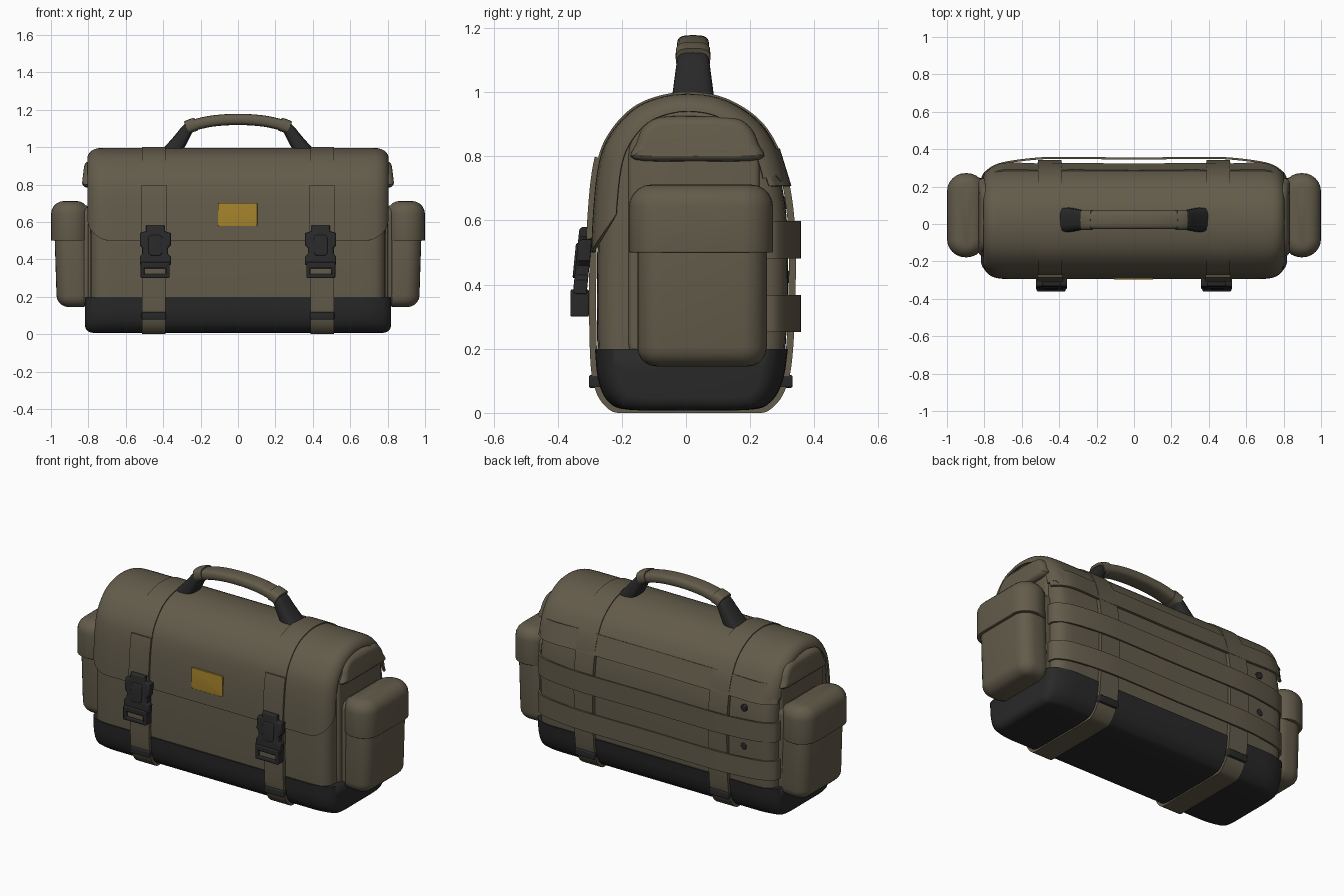
import bpy, bmesh, math
from mathutils import Vector

if "Cube" in bpy.data.objects:
    bpy.data.objects.remove(bpy.data.objects["Cube"])


def material(name, rgb):
    m = bpy.data.materials.new(name)
    m.diffuse_color = (*rgb, 1)
    m.use_nodes = True
    m.node_tree.nodes["Principled BSDF"].inputs["Base Color"].default_value = m.diffuse_color
    return m


OLIVE = material("olive canvas", (0.125, 0.106, 0.070))
DARK = material("black rubber", (0.022, 0.022, 0.023))
GOLD = material("brass yellow", (0.38, 0.23, 0.025))


def finish(name, bm, mat, thick=0):
    bmesh.ops.recalc_face_normals(bm, faces=bm.faces)
    me = bpy.data.meshes.new(name)
    bm.to_mesh(me)
    bm.free()
    ob = bpy.data.objects.new(name, me)
    bpy.context.collection.objects.link(ob)
    me.materials.append(mat)
    bpy.context.view_layer.objects.active = ob
    ob.select_set(True)
    if thick:
        so = ob.modifiers.new("thickness", "SOLIDIFY")
        so.thickness, so.offset = thick, 0
        bpy.ops.object.modifier_apply(modifier=so.name)
    bpy.ops.object.shade_smooth_by_angle(angle=math.radians(35))
    ob.select_set(False)
    return ob


def spline(pts, n=6, closed=True):
    """Catmull-Rom curve through 2D points."""
    P = [Vector(p) for p in pts]
    N, out = len(P), []
    at = (lambda i: P[i % N]) if closed else (lambda i: P[max(0, min(N - 1, i))])
    for i in range(N if closed else N - 1):
        a, b, c, d = at(i - 1), at(i), at(i + 1), at(i + 2)
        for k in range(n):
            t = k / n
            out.append(0.5 * (2*b + (c-a)*t + (2*a-5*b+4*c-d)*t*t + (3*b-a-3*c+d)*t**3))
    return out if closed else out + [P[-1]]


def offset(pts, d):
    """Push a closed outline outward by d, with mitred corners."""
    N = len(pts)
    area = sum(pts[i-1][0]*pts[i][1] - pts[i][0]*pts[i-1][1] for i in range(N))
    s, out = (1 if area < 0 else -1), []
    for i in range(N):
        p = Vector(pts[i])
        a, b = (p - Vector(pts[i-1])).normalized(), (Vector(pts[(i+1) % N]) - p).normalized()
        t = (a + b) / max(.5, 1 + a.dot(b))
        out.append(p + s * d * Vector((-t.y, t.x)))
    return out


def rrect(u0, u1, v0, v1, r, n=6):
    out = []
    for cu, cv, a in ((u1-r, v1-r, 0), (u0+r, v1-r, 90), (u0+r, v0+r, 180), (u1-r, v0+r, 270)):
        for k in range(n + 1):
            t = math.radians(a + 90*k/n)
            out.append(Vector((cu + r*math.cos(t), cv + r*math.sin(t))))
    return out


def loft(name, prof, axis, lo, hi, r0, r1, mat, sx=1):
    """Extrude an outline along an axis with rounded rims; sx=-1 mirrors in x."""
    arc = [math.pi/2*k/5 for k in range(6)]
    layers = [(lo + r0*(1-math.sin(a)), -r0*(1-math.cos(a))) for a in reversed(arc)]
    layers += [(hi - r1*(1-math.sin(a)), -r1*(1-math.cos(a))) for a in arc]
    place = {"x": lambda t, u, v: (sx*t, u, v), "y": lambda t, u, v: (sx*u, t, v),
             "z": lambda t, u, v: (sx*u, v, t)}[axis]
    bm = bmesh.new()
    rings = [[bm.verts.new(place(t, *p)) for p in offset(prof, d)] for t, d in layers]
    for A, B in zip(rings, rings[1:]):
        for i in range(len(prof)):
            bm.faces.new((A[i-1], A[i], B[i], B[i-1]))
    bm.faces.new(rings[0])
    bm.faces.new(rings[-1])
    bmesh.ops.remove_doubles(bm, verts=bm.verts, dist=1e-5)
    return finish(name, bm, mat)


def sheet(name, rows, mat, thick, closed=False):
    bm = bmesh.new()
    V = [[bm.verts.new(p) for p in r] for r in rows]
    for A, B in list(zip(V, V[1:])) + ([(V[-1], V[0])] if closed else []):
        for i in range(len(A) - 1):
            bm.faces.new((A[i], A[i+1], B[i+1], B[i]))
    return finish(name, bm, mat, thick)


def tube(name, path, size, mat, yc=0.022):
    """Sweep an oval along an x-z path; size gives (half y width, half thickness)."""
    bm, rings = bmesh.new(), []
    for i, p in enumerate(path):
        t = (path[min(i+1, len(path)-1)] - path[max(i-1, 0)]).normalized()
        w, h = size(i / (len(path)-1))
        ring = []
        for k in range(20):
            c, s = math.cos(k*math.pi/10), math.sin(k*math.pi/10)
            c, s = (math.copysign(abs(q)**0.65, q) for q in (c, s))
            ring.append(bm.verts.new((p.x - t.y*h*s, yc + w*c, p.y + t.x*h*s)))
        rings.append(ring)
    for A, B in zip(rings, rings[1:]):
        for k in range(20):
            bm.faces.new((A[k-1], A[k], B[k], B[k-1]))
    bm.faces.new(rings[0])
    bm.faces.new(rings[-1])
    return finish(name, bm, mat)


def narrow(x, y, amount):
    """Draw the depth in towards the bag's ends."""
    return .02 + (y - .02)*(1 - amount*max(0, (abs(x) - .66)/.15)**2)


# Main body, from its side outline
side = spline([(0, .015), (-.18, .017), (-.237, .04), (-.266, .1), (-.276, .2), (-.278, .4), (-.273, .6),
               (-.255, .77), (-.22, .86), (-.15, .935), (-.06, .97), (.03, .976), (.12, .957), (.21, .9),
               (.265, .82), (.297, .72), (.316, .58), (.318, .4), (.31, .2), (.294, .1), (.26, .04), (.2, .017)])
body = loft("bag_body", side, "x", -.788, .788, .055, .055, OLIVE)

# Rubber base tray
low = [p for p in offset(side, .007) if p.y < .15]
f = max((p for p in low if p.x < 0), key=lambda p: p.y)
k = low.index(f) + 1
low[k:k] = [Vector((-.284, .2)), Vector((.318, .2))]
bm_rows = []
tray = loft("base_tray", low, "x", -.818, .818, .04, .04, DARK)
for ob, amount in ((body, .08), (tray, .13)):
    bm = bmesh.new()
    bm.from_mesh(ob.data)
    # extra loops so the ends can curve
    for x in (-.74, -.7, -.66, .66, .7, .74):
        bmesh.ops.bisect_plane(bm, geom=bm.verts[:] + bm.edges[:] + bm.faces[:], plane_co=(x, 0, 0), plane_no=(1, 0, 0))
    for v in bm.verts:
        v.co.y = narrow(v.co.x, v.co.y, amount)
        if ob is tray and v.co.z > .155:
            v.co.z = .2
    bm.to_mesh(ob.data)
    bm.free()


# Top flap with rounded lower corners
def over(d, z_front, z_back):
    return [p for p in offset(side, d) if (p.x < 0 and p.y >= z_front) or (p.x >= 0 and p.y >= z_back)]


def along(line, s):
    for a, c in zip(line, line[1:]):
        L = (c - a).length
        if s <= L:
            return a.lerp(c, s / L)
        s -= L
    return line[-1]


rows = []
for x in (.8*math.sin(math.pi/2*i/28) for i in range(-28, 29)):
    e = max(0, (abs(x) - .735) / .065)
    line = over(.013 - .05*(1 - math.sqrt(max(0, 1 - e*e))), .46, .72)
    q = max(0, abs(x) - .68)
    s0 = .5 + .12 - math.sqrt(max(0, .0144 - q*q)) - line[0].y
    L = sum((c - a).length for a, c in zip(line, line[1:]))
    row = [along(line, s0 + (L - s0)*j/44) for j in range(45)]
    rows.append([(x, narrow(x, p.x, .08), p.y) for p in row])
sheet("top_flap", rows, OLIVE, .011)

# Name plate without lettering
loft("front_plate", rrect(-.107, .103, .577, .702, .008), "y", -.297, -.288, .003, 0, GOLD)

for s, tag in ((-1, "left"), (1, "right")):
    # Webbing loop around the bag, doubled above the buckle
    xs = (s*.45 - .063, s*.45 + .063)
    loop = [(p.x, max(p.y, .011)) for p in offset(side, .013)]
    sheet(tag + "_strap", [[(x, *p) for x in xs] for p in loop], OLIVE, .022, True)
    front = [p for p in offset(side, .029) if p.x < 0 and .53 < p.y < .8]
    sheet(tag + "_strap_fold", [[(s*.45 + 1.06*(x - s*.45), *p) for x in xs] for p in front], OLIVE, .012)
    loft(tag + "_strap_keeper", rrect(.385, .515, .078, .118, .008), "y", -.303, -.24, .006, 0, DARK, s)
    loft(tag + "_back_keeper", rrect(.385, .515, .078, .118, .008), "y", .27, .332, 0, .006, DARK, s)

    # Side release buckle
    half = [(.05, .58), (.05, .55), (.083, .54), (.083, .475), (.068, .46), (.068, .43), (.083, .415),
            (.083, .372), (.06, .365)]
    outline = [(.442 + x, z) for x, z in half] + [(.442 - x, z) for x, z in reversed(half)]
    clasp = [loft(tag + "_buckle", outline, "y", -.343, -.3, .012, .004, DARK, s),
             loft(tag + "_buckle_ridge", rrect(.405, .479, .42, .53, .02), "y", -.349, -.33, .006, 0, DARK, s)]
    for ob in clasp:  # lean the buckle out towards its lower end
        for v in ob.data.vertices:
            v.co.y -= .1*(.47 - v.co.z)
    for z0, z1 in ((.3, .322), (.352, .385)):
        loft(tag + "_buckle_bar", rrect(.368, .516, z0, z1, .008), "y", -.36, -.303, .006, .006, DARK, s)
    for x0 in (.366, .5):
        loft(tag + "_buckle_cheek", rrect(x0, x0 + .02, .3, .385, .006), "y", -.36, -.303, .005, .005, DARK, s)
    loft(tag + "_buckle_webbing", rrect(.386, .5, .318, .356, .01), "y", -.35, -.29, .006, 0, OLIVE, s)

    # End panel, top bulge and side pocket
    loft(tag + "_end_panel", rrect(-.18, .23, .1, .92, .12), "x", .7, .803, 0, .018, OLIVE, s)
    arch = spline([(-.16, .79), (-.155, .84), (-.13, .895), (-.08, .922), (.03, .925), (.15, .92), (.2, .89),
                   (.225, .84), (.23, .79), (.03, .785)], 4)
    hood = loft(tag + "_end_hood", arch, "x", .75, .836, 0, .03, OLIVE, s)
    pocket = loft(tag + "_side_pocket", rrect(.79, .985, -.152, .252, .075), "z", .145, .69, .06, .03, OLIVE, s)
    for v in hood.data.vertices:
        v.co.x -= s*.12*(v.co.z - .79)
    for v in pocket.data.vertices:
        v.co.x -= s*.05*max(0, .5 - v.co.z)
    loft(tag + "_pocket_back", rrect(-.15, .24, .15, .68, .05), "x", .78, .825, 0, .012, OLIVE, s)
    loft(tag + "_pocket_flap", rrect(.795, 1.0, -.178, .272, .098), "z", .5, .712, .004, .07, OLIVE, s)

    # Handle anchor
    leg = spline([(s*.375, .95), (s*.335, 1.0), (s*.3, 1.05), (s*.27, 1.095), (s*.235, 1.118)], 5, False)
    tube(tag + "_handle_anchor", leg, lambda t: (.07 - .026*t, .05 - .025*t), DARK)
    cuff = spline([(s*.275, 1.104), (s*.25, 1.115), (s*.225, 1.122)], 3, False)
    tube(tag + "_handle_cuff", cuff, lambda t: (.054, .036), OLIVE)

# Handle grip
grip = spline([(-.26, 1.112), (-.14, 1.139), (0, 1.148), (.14, 1.139), (.26, 1.112)], 6, False)
tube("handle_grip", grip, lambda t: (.05, .03), OLIVE)

# Webbing rows across the back
for z, y in ((.31, .353), (.54, .353), (.765, .303)):
    m = min(y, .325)
    right = [(.3, y), (.5, y - .002), (.7, m), (.785, m - .042), (.795, .24)]
    path = spline([(-a, b) for a, b in reversed(right)] + [(0, y - .003)] + right, 6, False)
    lean = .018 if z > .7 else 0
    sheet("back_webbing", [[(p.x, p.y + lean, z - .058), (p.x, p.y - lean, z + .058)] for p in path], OLIVE, .011)

# Back vents
for z in (.425, .655):
    loft("back_rivet", rrect(-.63, -.59, z - .02, z + .02, .0199), "y", .28, .321, 0, .004, DARK)
